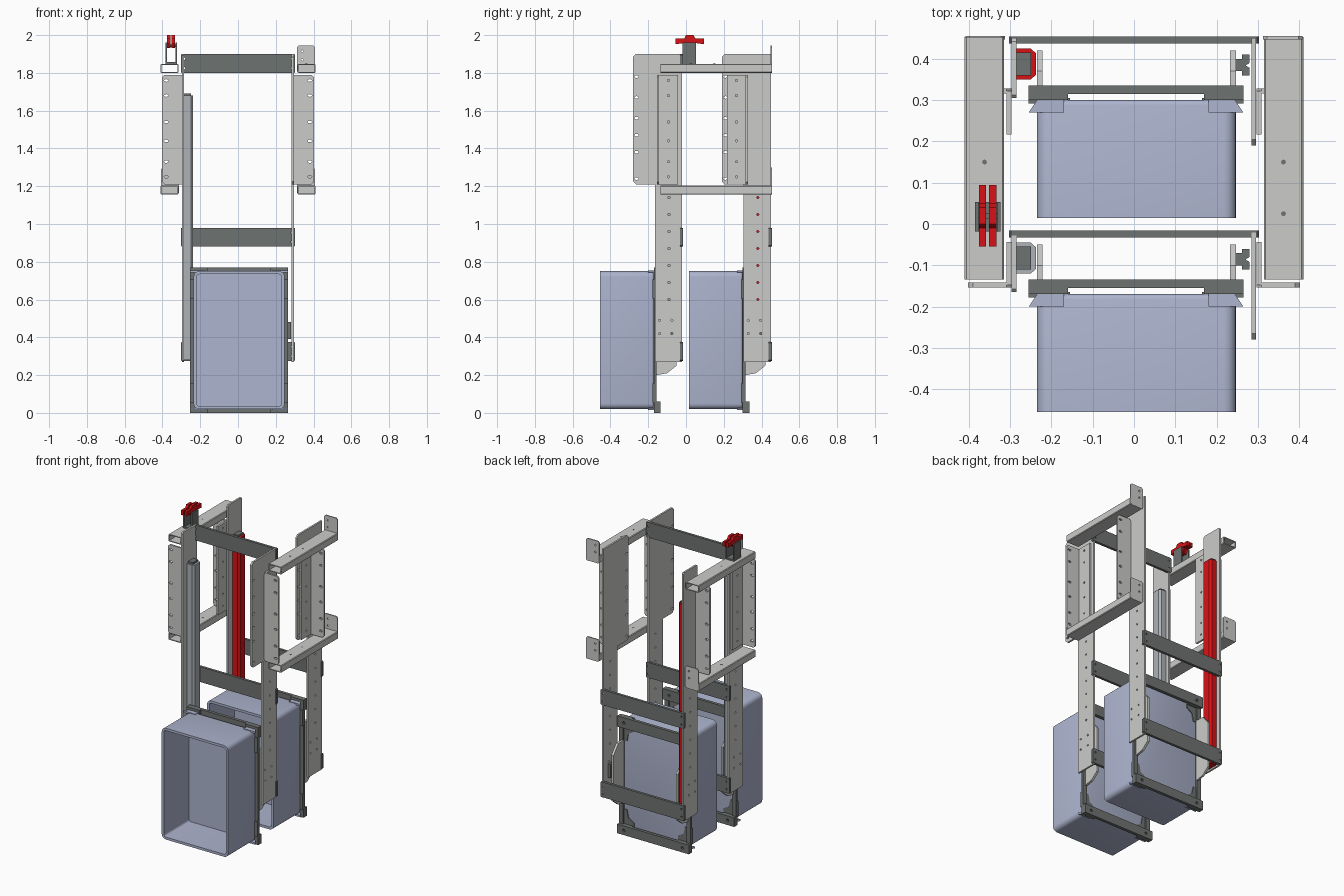
import bpy, bmesh, math
from mathutils import Matrix

if "Cube" in bpy.data.objects:
    bpy.data.objects.remove(bpy.data.objects["Cube"])

def material(name, rgb):
    m = bpy.data.materials.new(name)
    m.diffuse_color = (*rgb, 1)
    m.use_nodes = True
    m.node_tree.nodes["Principled BSDF"].inputs["Base Color"].default_value = m.diffuse_color
    return m

LIGHT = material("light grey metal", (0.60, 0.60, 0.59))
DARK = material("dark grey metal", (0.155, 0.17, 0.16))
RED = material("red", (0.68, 0.006, 0.008))
BIN = material("blue grey plastic", (0.42, 0.46, 0.62))
RAIL = material("rail grey", (0.42, 0.45, 0.48))

# local (u, v, w) -> world, w being the extrusion direction
AXES = {'x': Matrix(((0, 0, 1, 0), (1, 0, 0, 0), (0, 1, 0, 0), (0, 0, 0, 1))),
        'y': Matrix(((1, 0, 0, 0), (0, 0, -1, 0), (0, 1, 0, 0), (0, 0, 0, 1))),
        'z': Matrix.Identity(4)}

def add(name, mesh, mat):
    mesh.materials.clear()
    mesh.materials.append(mat)
    ob = bpy.data.objects.new(name, mesh)
    bpy.context.collection.objects.link(ob)
    return ob

def plate(name, axis, a, b, outline, mat, holes=()):
    """Flat outline with cut holes, extruded from a to b along the axis."""
    cu = bpy.data.curves.new(name, 'CURVE')
    cu.dimensions = '2D'
    cu.fill_mode = 'BOTH'
    cu.extrude = abs(b - a) / 2
    for pts in [outline, *holes]:
        sp = cu.splines.new('POLY')
        sp.points.add(len(pts) - 1)
        for p, (u, v) in zip(sp.points, pts):
            p.co = (u, v, 0, 1)
        sp.use_cyclic_u = True
    tmp = bpy.data.objects.new("tmp", cu)
    bpy.context.collection.objects.link(tmp)
    dg = bpy.context.evaluated_depsgraph_get()
    mesh = bpy.data.meshes.new_from_object(tmp.evaluated_get(dg))
    bpy.data.objects.remove(tmp)
    mid = (a + b) / 2
    offset = {'x': (mid, 0, 0), 'y': (0, mid, 0), 'z': (0, 0, mid)}[axis]
    mesh.transform(Matrix.Translation(offset) @ AXES[axis])
    bm = bmesh.new()
    bm.from_mesh(mesh)
    bmesh.ops.remove_doubles(bm, verts=bm.verts, dist=1e-5)
    bmesh.ops.recalc_face_normals(bm, faces=bm.faces)
    bm.to_mesh(mesh)
    bm.free()
    for p in mesh.polygons:
        p.use_smooth = False
    return add(name, mesh, mat)

def rect(u0, u1, v0, v1, c=0.0):
    if c == 0:
        return [(u0, v0), (u1, v0), (u1, v1), (u0, v1)]
    return [(u0 + c, v0), (u1 - c, v0), (u1, v0 + c), (u1, v1 - c),
            (u1 - c, v1), (u0 + c, v1), (u0, v1 - c), (u0, v0 + c)]

def hole(u, v, r=0.006, stretch=1.0):
    return [(u + r * stretch * math.cos(i * math.pi / 4), v + r * math.sin(i * math.pi / 4))
            for i in range(8)]

def box(name, x0, x1, y0, y1, z0, z1, mat):
    return plate(name, 'z', z0, z1, rect(x0, x1, y0, y1), mat)

def make_bin(name, dy):
    bm = bmesh.new()
    bmesh.ops.create_cube(bm, size=1)
    bm.transform(Matrix.Translation((0.006, -0.3125 + dy, 0.385)) @ Matrix.Diagonal((0.482, 0.285, 0.73, 1)))
    along = [e for e in bm.edges if abs(e.verts[0].co.y - e.verts[1].co.y) > 0.1]
    bmesh.ops.bevel(bm, geom=along, offset=0.03, segments=5, profile=0.5, affect='EDGES')
    back = max(bm.faces, key=lambda f: f.calc_center_median().y)
    bmesh.ops.bevel(bm, geom=list(back.edges), offset=0.012, segments=3, profile=0.5, affect='EDGES')
    # hollow out the open front
    front = min(bm.faces, key=lambda f: f.calc_center_median().y)
    bmesh.ops.inset_region(bm, faces=[front], thickness=0.016)
    r = bmesh.ops.extrude_face_region(bm, geom=[front])
    vs = [g for g in r['geom'] if isinstance(g, bmesh.types.BMVert)]
    bmesh.ops.translate(bm, verts=vs, vec=(0, 0.262, 0))
    if front.is_valid:
        bmesh.ops.delete(bm, geom=[front], context='FACES_ONLY')
    bmesh.ops.recalc_face_normals(bm, faces=bm.faces)
    mesh = bpy.data.meshes.new(name)
    bm.to_mesh(mesh)
    bm.free()
    ob = add(name, mesh, BIN)
    bpy.ops.object.select_all(action='DESELECT')
    ob.select_set(True)
    bpy.context.view_layer.objects.active = ob
    bpy.ops.object.shade_smooth_by_angle(angle=math.radians(35))

SLOT_Z = (1.25, 1.33, 1.44, 1.54, 1.68, 1.76)

for unit, dy in (("front", 0.0), ("rear", 0.47)):
    make_bin(unit + "_bin", dy)

    # carriage frame behind the bin
    for tag, z0, z1 in (("bottom", 0.0, 0.06), ("top", 0.70, 0.77)):
        box(f"{unit}_carriage_{tag}_bar", -0.16, 0.17, dy - 0.155, dy - 0.135, z0, z1, DARK)
        for side, x0, x1 in (("left", -0.255, -0.16), ("right", 0.17, 0.265)):
            plate(f"{unit}_carriage_{tag}_{side}_block", 'y', dy - 0.17, dy - 0.135,
                  rect(x0, x1, z0, z1), DARK, [hole((x0 + x1) / 2, (z0 + z1) / 2, 0.009)])
    for side, s, x in (("left", 1, -0.255), ("right", -1, 0.265)):
        box(f"{unit}_carriage_{side}_upright", x, x + s * 0.03, dy - 0.17, dy - 0.155, 0.06, 0.70, DARK)
        for tag, z, t in (("bottom", 0.055, 1), ("top", 0.705, -1)):
            plate(f"{unit}_{tag}_{side}_gusset", 'y', dy - 0.178, dy - 0.165,
                  [(x, z), (x + s * 0.10, z), (x + s * 0.10, z + t * 0.025), (x + s * 0.06, z + t * 0.05),
                   (x + s * 0.05, z + t * 0.10), (x, z + t * 0.10)], DARK)
        # flared corner clips holding the bin
        for tag, z0 in (("bottom", 0.014), ("top", 0.742)):
            plate(f"{unit}_{tag}_{side}_clip", 'z', z0, z0 + 0.012,
                  [(x, dy - 0.2), (x + s * 0.085, dy - 0.2), (x + s * 0.085, dy - 0.17),
                   (x + s * 0.02, dy - 0.17)], BIN)

    # carriage side plates and roller block
    side_plate = [(dy - 0.155, 0.20), (dy - 0.10, 0.21), (dy - 0.05, 0.25), (dy - 0.05, 0.55),
                  (dy - 0.10, 0.61), (dy - 0.155, 0.61)]
    plate(unit + "_left_side_plate", 'x', -0.235, -0.222, side_plate, LIGHT)
    plate(unit + "_right_side_plate", 'x', 0.232, 0.247, side_plate, LIGHT)
    plate(unit + "_roller_block", 'z', 0.39, 0.48,
          [(0.247, dy - 0.10), (0.262, dy - 0.10), (0.262, dy - 0.11), (0.28, dy - 0.11),
           (0.28, dy - 0.092), (0.27, dy - 0.086), (0.28, dy - 0.08), (0.28, dy - 0.06),
           (0.262, dy - 0.06), (0.262, dy - 0.07), (0.247, dy - 0.07)], DARK)

    # tall guide rail on the left post
    plate(unit + "_guide_rail", 'z', 0.28, 1.68,
          [(-0.285, dy - 0.12), (-0.25, dy - 0.12), (-0.237, dy - 0.108), (-0.237, dy - 0.057),
           (-0.25, dy - 0.045), (-0.285, dy - 0.045)], RAIL if unit == "front" else RED)
    box(unit + "_rail_cap", -0.285, -0.25, dy - 0.11, dy - 0.055, 1.68, 1.692, DARK)

    # posts; the right one widens at the top
    holes = [hole(dy + y, z) for y in (-0.14, -0.075) for z in (0.42, 0.49)]
    holes += [hole(dy - 0.09, 0.60 + 0.09 * i) for i in range(7)]
    y0, y1 = dy - 0.165, dy - 0.02
    plate(unit + "_left_post", 'x', -0.297, -0.285, rect(y0, y1, 0.27, 1.90, 0.008), LIGHT, holes)
    plate(unit + "_right_post", 'x', 0.284, 0.296,
          [(y0, 0.27), (y1, 0.27), (y1, 1.90), (dy - 0.265, 1.90), (dy - 0.28, 1.885),
           (dy - 0.28, 1.225), (dy - 0.265, 1.21), (y0, 1.21)], LIGHT,
          holes + [hole(dy - 0.262, z, 0.007, 1.6) for z in (1.24, 1.38, 1.47, 1.56, 1.67, 1.78)])

    # cross bars
    levels = [("lower", 0.275), ("middle", 0.88)] + ([("top", 1.80)] if unit == "front" else [])
    for tag, z in levels:
        plate(f"{unit}_{tag}_cross_bar", 'y', dy - 0.033, dy - 0.016, rect(-0.303, 0.303, z, z + 0.10, 0.005),
              DARK, [hole(x, z + h, 0.006) for x in (-0.285, 0.285) for h in (0.025, 0.075)])

for side, s in (("left", -1), ("right", 1)):
    # hollow horizontal beams of the side frames
    xa, xb = sorted((s * 0.315, s * 0.41))
    for tag, z in (("lower", 1.155), ("upper", 1.80)):
        plate(f"{side}_{tag}_beam", 'y', -0.135, 0.453, rect(xa, xb, z, z + 0.048, 0.004), LIGHT,
              [rect(xa + 0.006, xb - 0.006, z + 0.006, z + 0.042)])
        for y in ((0.15, 0.025) if s > 0 else (0.15,)):
            plate(f"{side}_{tag}_beam_hole", 'z', z + 0.047, z + 0.049, hole(s * 0.362, y), DARK)
    # angle brackets between posts and beams
    for tag, y, d in (("front", -0.148, 1), ("rear", 0.322, -1)):
        xa, xb = sorted((s * 0.297, s * 0.402))
        plate(f"{side}_{tag}_bracket_flange", 'y', y - 0.006, y + 0.006, rect(xa, xb, 1.21, 1.79, 0.012), LIGHT,
              [hole(s * 0.38, z, 0.007, 1.7) for z in SLOT_Z])
        ya, yb = sorted((y, y + d * 0.105))
        xa, xb = sorted((s * 0.297, s * 0.309))
        plate(f"{side}_{tag}_bracket_web", 'x', xa, xb, rect(ya, yb, 1.21, 1.79), LIGHT,
              [hole(y + d * 0.055, z) for z in SLOT_Z])

# mounting tabs at the rear ends of the beams
for name, s, z0, z1 in (("right_upper_tab", 1, 1.80, 1.945), ("right_lower_tab", 1, 1.155, 1.30),
                        ("left_lower_tab", -1, 1.155, 1.30)):
    xa, xb = sorted((s * 0.312, s * 0.408))
    plate(name, 'y', 0.447, 0.455, rect(xa, xb, z0, z1, 0.01), LIGHT,
          [hole(s * 0.34, z1 - 0.03), hole(s * 0.34, z1 - 0.075)])

# twin red cleats in a fork on the left beam
for name, x in (("outer", -0.385), ("inner", -0.331)):
    box(f"cleat_{name}_cheek", x, x + 0.008, -0.018, 0.053, 1.848, 1.96, DARK)
box("cleat_base", -0.385, -0.323, -0.018, 0.053, 1.848, 1.858, DARK)
cleat = [(-0.055, 1.952), (-0.055, 1.982), (-0.01, 1.982), (0.0, 2.0), (0.04, 2.0), (0.05, 1.982),
         (0.095, 1.982), (0.095, 1.952), (0.05, 1.958), (0.035, 1.932), (0.005, 1.932), (-0.01, 1.958)]
for name, x in (("outer", -0.367), ("inner", -0.342)):
    plate(f"red_cleat_{name}", 'x', x - 0.009, x + 0.009, cleat, RED)
box("cleat_pin", -0.38, -0.326, 0.012, 0.026, 1.938, 1.95, DARK)
